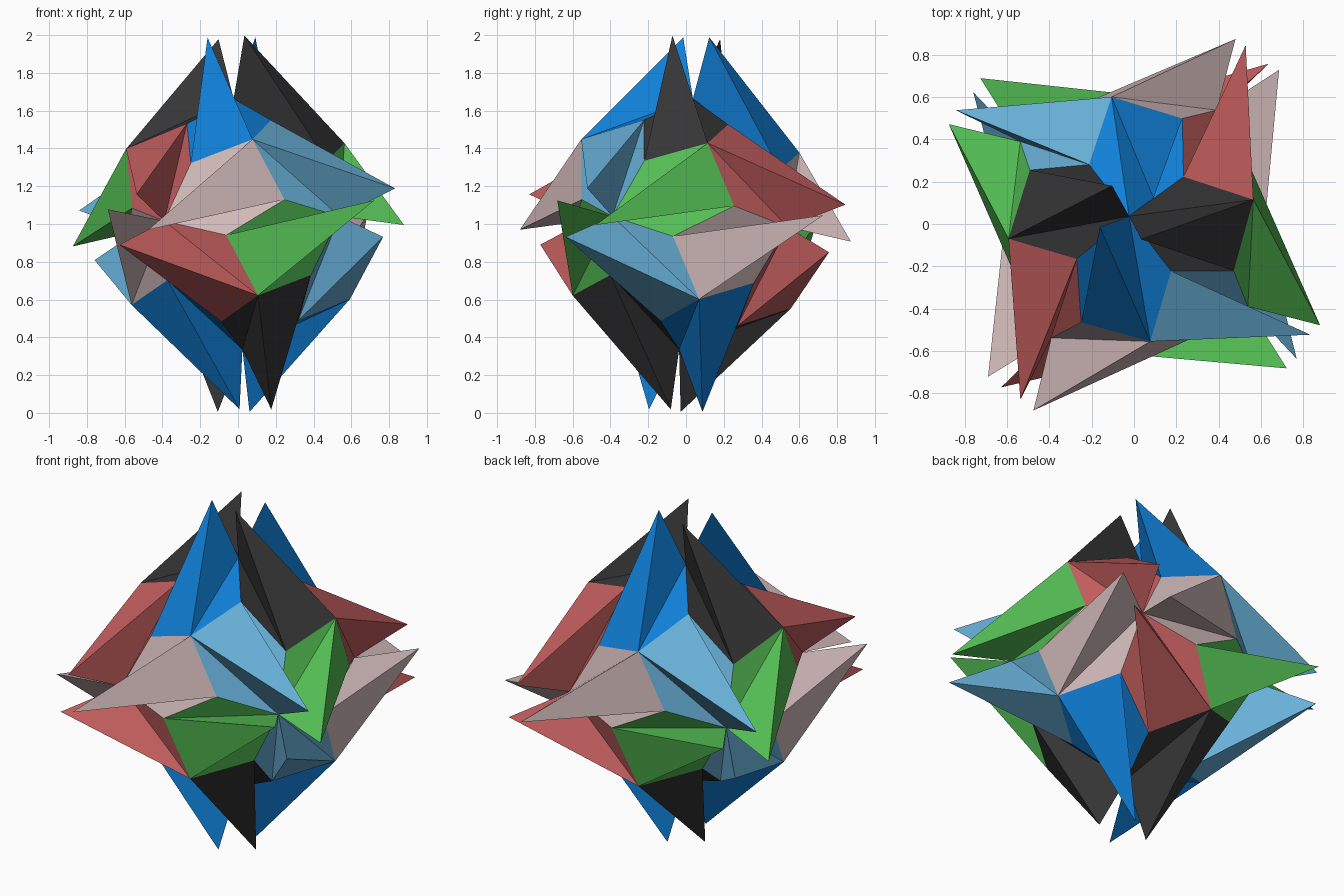
import bpy, bmesh
from mathutils import Vector, Matrix

if "Cube" in bpy.data.objects:
    bpy.data.objects.remove(bpy.data.objects["Cube"])


def linear(c):
    c /= 255
    return c / 12.92 if c <= 0.04045 else ((c + 0.055) / 1.055) ** 2.4


# Six colours: for each of two mirror-turn families, one per axis (z, x, y)
COLOURS = [
    ("black", (54, 54, 54)), ("green", (84, 190, 84)), ("red", (196, 94, 94)),
    ("blue", (16, 128, 216)), ("light_blue", (104, 176, 216)), ("pale_pink", (208, 184, 184)),
]

# One module: a five-cornered folded patch carrying a leaning three-sided spike
p, q, r, c = 0.53, 0.09, 0.305, 0.414
MODULE = [
    (0, 0, 0.665),         # 0 corner on the four-fold axis
    (q, r, p),             # 1 side corner
    (c, c, c),             # 2 corner on the three-fold axis
    (p, q, r),             # 3 outer corner
    (r, -q, p),            # 4 side corner
    (0.13, -0.062, 0.99),  # 5 spike tip
]
FACES = [(0, 2, 1), (0, 4, 3), (0, 3, 5), (3, 2, 5), (2, 0, 5)]

# Slightly tilted frame of the whole star, centred at z = 1
ez = Vector((-0.035, 0.055, 1)).normalized()
ex = Vector((0.81, -0.587, 0.064))
ex = (ex - ez * ex.dot(ez)).normalized()
ey = ez.cross(ex)
FRAME = Matrix((ex, ey, ez)).transposed()

# Half turns about the three axes
HALF_TURNS = [(1, 1, 1), (1, -1, -1), (-1, 1, -1), (-1, -1, 1)]


def place(v, quarter, shift, signs):
    x, y, z = v
    if quarter:
        x, y = -y, x
    for _ in range(shift):
        x, y, z = z, x, y
    return FRAME @ Vector((x * signs[0], y * signs[1], z * signs[2])) + Vector((0, 0, 1))


# Four spikes of each colour
for quarter in range(2):
    for shift in range(3):
        name, rgb = COLOURS[quarter * 3 + shift]
        mat = bpy.data.materials.new(name)
        mat.diffuse_color = (*[linear(v) for v in rgb], 1)
        mat.use_nodes = True
        mat.node_tree.nodes["Principled BSDF"].inputs["Base Color"].default_value = mat.diffuse_color
        bm = bmesh.new()
        for signs in HALF_TURNS:
            vs = [bm.verts.new(place(v, quarter, shift, signs)) for v in MODULE]
            for f in FACES:
                bm.faces.new([vs[i] for i in f])
        mesh = bpy.data.meshes.new(name + "_spikes")
        bm.to_mesh(mesh)
        bm.free()
        mesh.materials.append(mat)
        bpy.context.collection.objects.link(bpy.data.objects.new(name + "_spikes", mesh))
